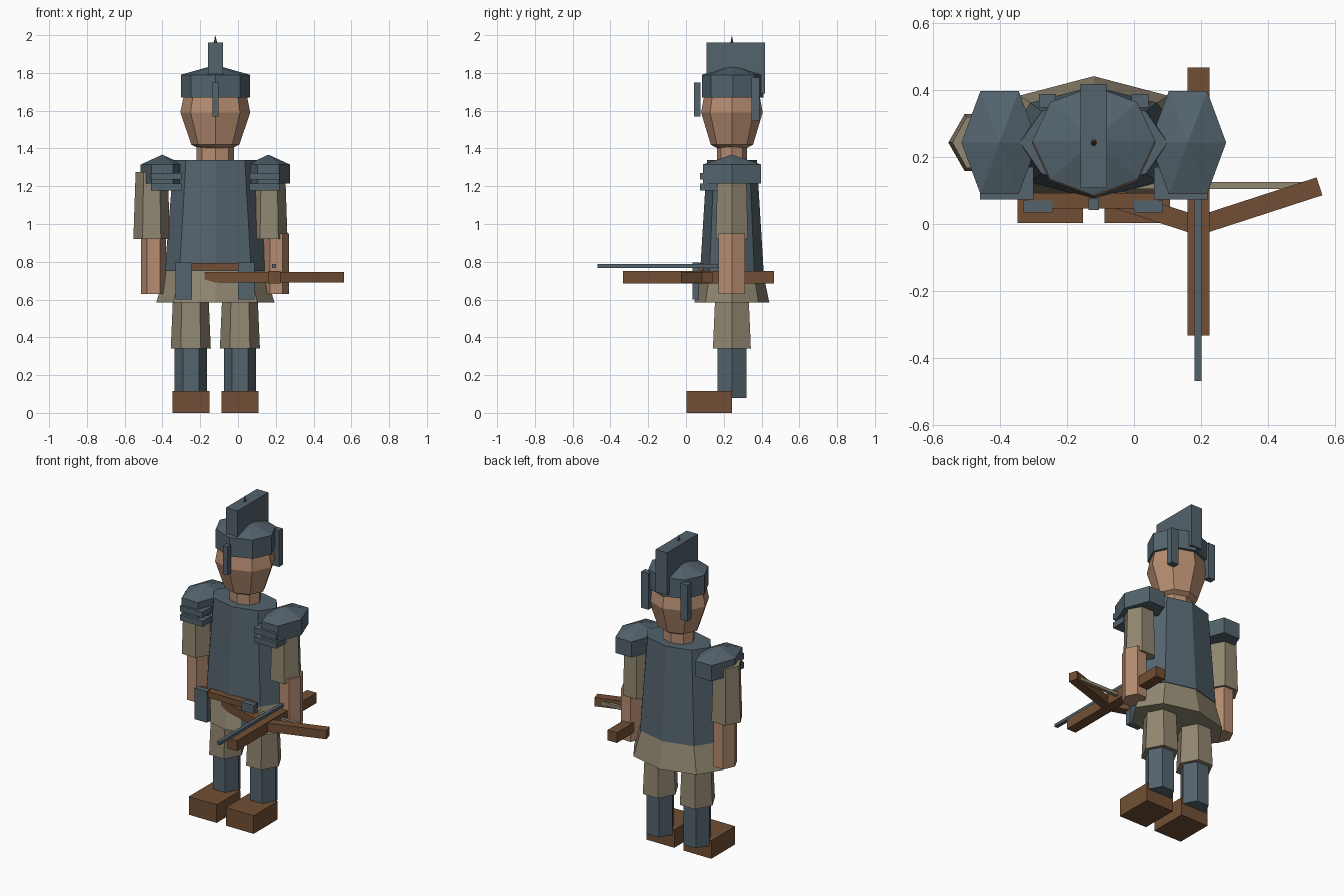
import bpy, bmesh, math
from mathutils import Matrix, Vector

if "Cube" in bpy.data.objects:
    bpy.data.objects.remove(bpy.data.objects["Cube"])

CX, CY = -0.12, 0.243   # body axis


def material(name, rgb):
    m = bpy.data.materials.new(name)
    m.diffuse_color = (*rgb, 1)
    m.use_nodes = True
    m.node_tree.nodes["Principled BSDF"].inputs["Base Color"].default_value = m.diffuse_color
    return m


STEEL = material("blue_steel", (0.088, 0.126, 0.155))
SKIN = material("skin", (0.47, 0.265, 0.165))
CLOTH = material("tan_cloth", (0.285, 0.243, 0.165))
BROWN = material("brown_leather", (0.165, 0.078, 0.035))


def finish(name, bm, mat):
    bmesh.ops.remove_doubles(bm, verts=bm.verts, dist=1e-5)
    bmesh.ops.recalc_face_normals(bm, faces=bm.faces)
    me = bpy.data.meshes.new(name)
    bm.to_mesh(me)
    bm.free()
    me.materials.append(mat)
    ob = bpy.data.objects.new(name, me)
    bpy.context.collection.objects.link(ob)
    return ob


def loft(name, mat, cx, cy, n, rings):
    """Stack of n-sided elliptical rings given as (z, rx, ry)."""
    bm = bmesh.new()
    loops = []
    for z, rx, ry in rings:
        loops.append([bm.verts.new((cx + rx * math.cos(2 * math.pi * i / n),
                                    cy + ry * math.sin(2 * math.pi * i / n), z))
                      for i in range(n)])
    for a, b in zip(loops, loops[1:]):
        for i in range(n):
            j = (i + 1) % n
            bm.faces.new((a[i], a[j], b[j], b[i]))
    bm.faces.new(loops[0][::-1])
    if rings[-1][1] > 0.001:
        bm.faces.new(loops[-1])
    return finish(name, bm, mat)


def box(name, mat, x0, x1, y0, y1, z0, z1):
    bm = bmesh.new()
    c = Vector(((x0 + x1) / 2, (y0 + y1) / 2, (z0 + z1) / 2))
    bmesh.ops.create_cube(bm, size=1, matrix=Matrix.Translation(c)
                          @ Matrix.Diagonal((x1 - x0, y1 - y0, z1 - z0, 1)))
    return finish(name, bm, mat)


# Head and neck
loft("neck", SKIN, CX, CY, 8, [(1.30, 0.10, 0.08), (1.44, 0.10, 0.08)])
loft("head", SKIN, CX, CY, 8, [(1.40, 0.085, 0.075), (1.42, 0.127, 0.112),
                               (1.59, 0.185, 0.163), (1.69, 0.165, 0.145)])

# Helmet with crest, spike and guards
loft("helmet", STEEL, CX, CY + 0.005, 8, [(1.67, 0.183, 0.163), (1.79, 0.183, 0.163),
                                          (1.842, 0, 0)])
box("helmet_crest", STEEL, CX - 0.04, CX + 0.04, 0.108, 0.418, 1.69, 1.96)
loft("helmet_spike", BROWN, CX, CY, 6, [(1.94, 0.014, 0.014), (2.0, 0, 0)])
box("nose_guard", STEEL, CX - 0.016, CX + 0.016, 0.042, 0.077, 1.57, 1.75)
for side in (-1, 1):
    x = CX + side * 0.138
    box("neck_guard", STEEL, x - 0.025, x + 0.025, 0.348, 0.388, 1.545, 1.775)

# Torso armour and skirt
loft("breastplate", STEEL, CX, CY, 8, [(0.75, 0.268, 0.168), (1.34, 0.22, 0.132)])
loft("skirt", CLOTH, CX, CY, 8, [(0.585, 0.313, 0.198), (0.79, 0.25, 0.155)])

# Belt and hanging pouches
box("belt", BROWN, -0.32, 0.075, 0.046, 0.092, 0.755, 0.793)
for x in (-0.33, 0.0):
    box("belt_plate", STEEL, x, x + 0.087, 0.034, 0.07, 0.60, 0.797)

# Shoulders with layered front plates, and legs
for side in (-1, 1):
    x = CX + side * 0.281
    loft("pauldron", STEEL, x, CY, 6, [(1.215, 0.114, 0.178), (1.315, 0.114, 0.178),
                                       (1.367, 0, 0)])
    x = CX + side * 0.26
    for z in (1.178, 1.235):
        box("shoulder_plate", STEEL, x - 0.08, x + 0.08, 0.073, 0.17, z, z + 0.036)

    x = CX + side * 0.13
    loft("thigh", CLOTH, x, CY, 6, [(0.34, 0.106, 0.116), (0.66, 0.092, 0.10)])
    loft("shin", STEEL, x, CY, 6, [(0.08, 0.085, 0.088), (0.38, 0.085, 0.088)])
    box("boot", BROWN, x - 0.098, x + 0.098, 0.003, 0.243, 0, 0.115)

# Arms
for upper_x, fore_x in ((-0.457, -0.447), (0.165, 0.203)):
    loft("upper_arm", CLOTH, upper_x, CY, 6, [(0.92, 0.097, 0.098), (1.275, 0.085, 0.088)])
    loft("forearm", SKIN, fore_x, CY, 6, [(0.63, 0.067, 0.081), (0.95, 0.067, 0.081)])

# Crossbow: stock, bolt, swept limbs and string
box("crossbow_stock", BROWN, 0.159, 0.225, -0.333, 0.467, 0.685, 0.75)
box("crossbow_bolt", STEEL, 0.18, 0.202, -0.469, 0.17, 0.768, 0.787)
for side in (-1, 1):
    limb = box("crossbow_limb", BROWN, 0, 0.38, -0.028, 0.028, 0.69, 0.745)
    ang = math.radians(18)
    limb.data.transform(Matrix.Translation((0.192, -0.005, 0))
                        @ Matrix.Rotation(ang if side > 0 else math.pi - ang, 4, 'Z'))
box("crossbow_string", CLOTH, -0.15, 0.535, 0.105, 0.125, 0.706, 0.726)
